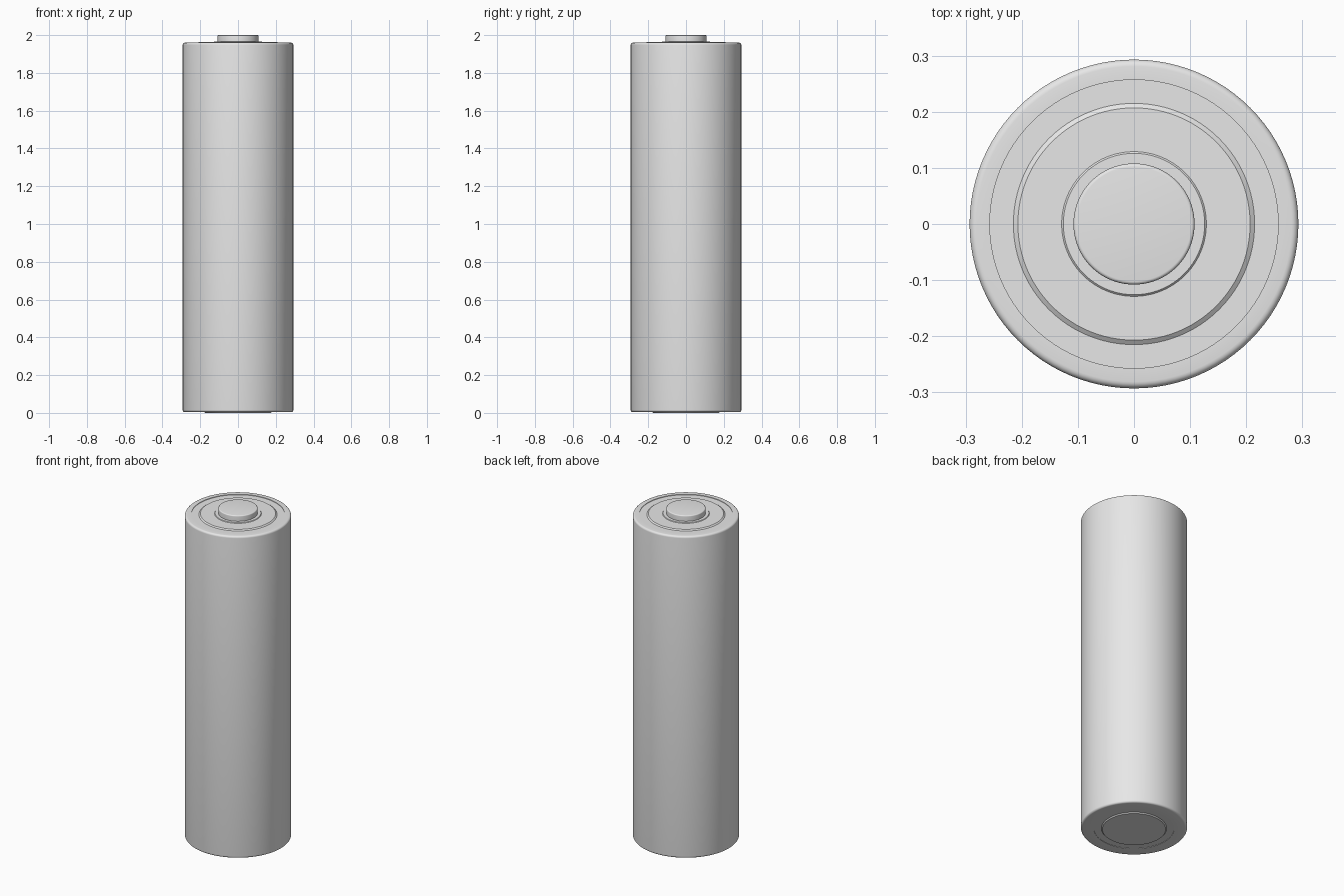
import bpy, bmesh, math

cube = bpy.data.objects.get("Cube")
if cube:
    bpy.data.objects.remove(cube, do_unlink=True)

SEGMENTS = 96

grey = bpy.data.materials.new("plain grey")
grey.use_nodes = True
colour = (0.8, 0.8, 0.8, 1)
grey.diffuse_color = colour
grey.node_tree.nodes["Principled BSDF"].inputs["Base Color"].default_value = colour


def arc(r, z, radius, start, end, steps=5):
    """Points of a rounded corner in the (radius, height) plane."""
    angles = [math.radians(start + (end - start) * i / steps) for i in range(steps + 1)]
    return [(r + radius * math.cos(a), z + radius * math.sin(a)) for a in angles]


def lathe(name, profile):
    """Spin a profile, listed from bottom to top, around the z axis."""
    bm = bmesh.new()
    verts = [bm.verts.new((r, 0, z)) for r, z in profile]
    edges = [bm.edges.new(pair) for pair in zip(verts, verts[1:])]
    bmesh.ops.spin(bm, geom=verts + edges, cent=(0, 0, 0), axis=(0, 0, 1),
                   angle=math.tau, steps=SEGMENTS)
    bmesh.ops.remove_doubles(bm, verts=bm.verts, dist=1e-5)
    bmesh.ops.recalc_face_normals(bm, faces=bm.faces)
    mesh = bpy.data.meshes.new(name)
    bm.to_mesh(mesh)
    bm.free()
    mesh.materials.append(grey)
    obj = bpy.data.objects.new(name, mesh)
    bpy.context.collection.objects.link(obj)
    bpy.ops.object.select_all(action="DESELECT")
    obj.select_set(True)
    bpy.context.view_layer.objects.active = obj
    bpy.ops.object.shade_smooth_by_angle(angle=math.radians(35))


# Outer sleeve, folded in over both ends
lathe("sleeve",
      [(0.221, 0.01), (0.221, 0.004)]
      + arc(0.281, 0.016, 0.012, -90, 0)
      + arc(0.281, 1.948, 0.012, 0, 90)
      + [(0.257, 1.96), (0.257, 1.954)])

# Positive end: stepped cap with a raised button
lathe("top_cap",
      [(0.265, 1.957), (0.215, 1.957), (0.207, 1.963), (0.129, 1.963),
       (0.126, 1.966), (0.108, 1.966)]
      + arc(0.102, 1.994, 0.006, 0, 90)
      + [(0, 2)])

# Negative end: flat disc with a slightly raised middle
lathe("bottom_cap",
      [(0, 0), (0.174, 0), (0.18, 0.006), (0.23, 0.006)])
